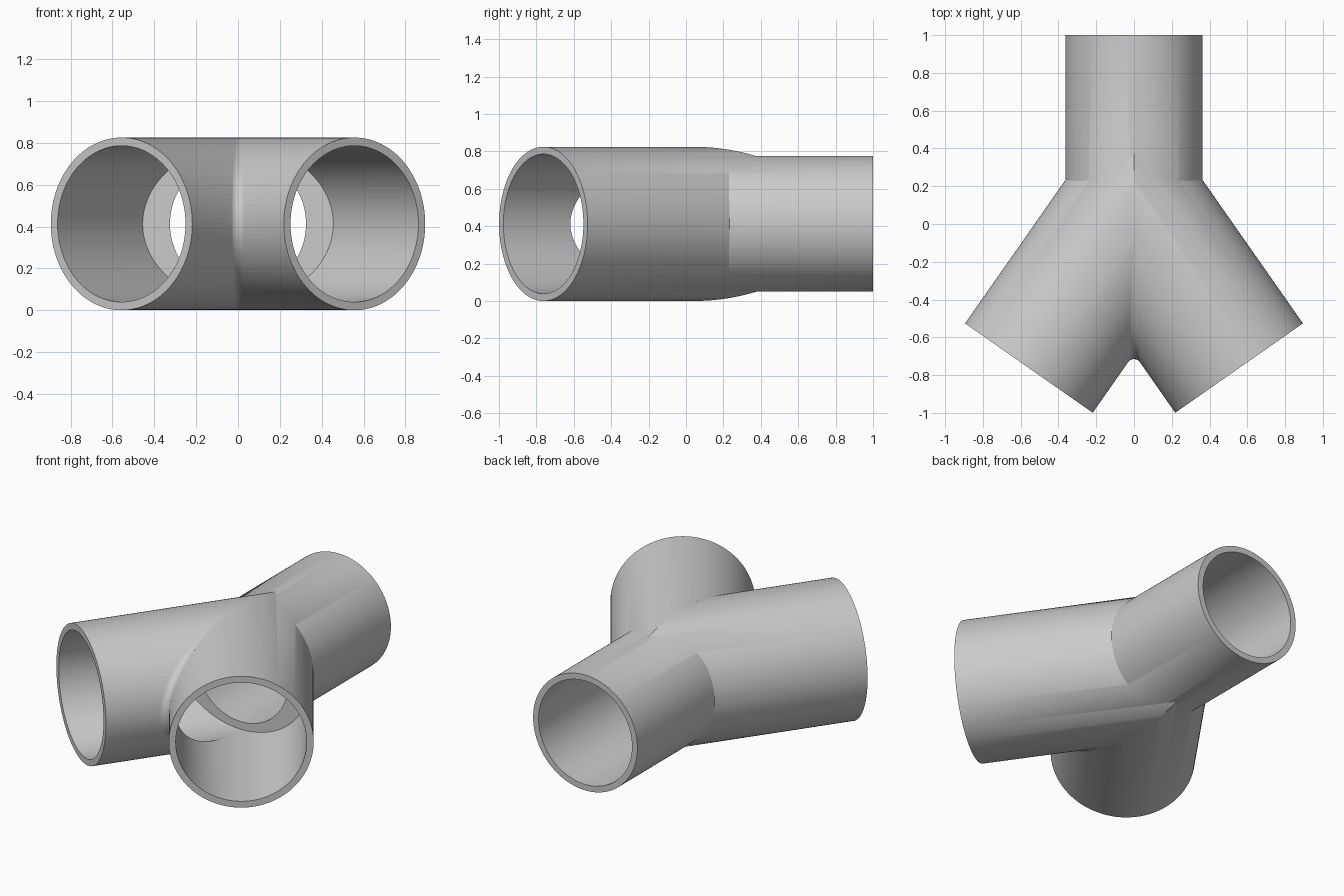
import bpy, bmesh
from math import sin, cos, pi, radians, sqrt
from mathutils import Matrix, Vector

if "Cube" in bpy.data.objects:
    bpy.data.objects.remove(bpy.data.objects["Cube"])

ANG = radians(35)          # half angle between the two arms
JY, ZC = 0.032, 0.4125     # point where all three axes meet
ARM_L, ARM_R, ARM_BORE = 0.97, 0.4125, 0.373
STEM_R, STEM_BORE = 0.3625, 0.325
SEG = 128


def add_cylinder(bm, r, start, end):
    d = end - start
    m = Matrix.Translation((start + end) / 2) @ d.to_track_quat('Z', 'Y').to_matrix().to_4x4()
    bmesh.ops.create_cone(bm, cap_ends=True, segments=SEG, radius1=r, radius2=r,
                          depth=d.length, matrix=m)


def to_object(bm, name):
    bmesh.ops.recalc_face_normals(bm, faces=bm.faces)
    me = bpy.data.meshes.new(name)
    bm.to_mesh(me)
    bm.free()
    ob = bpy.data.objects.new(name, me)
    bpy.context.collection.objects.link(ob)
    return ob


def clip(bm, co, no):
    geom = bm.verts[:] + bm.edges[:] + bm.faces[:]
    return bmesh.ops.bisect_plane(bm, geom=geom, dist=1e-6, plane_co=co,
                                  plane_no=no, clear_outer=True)


def arm_pair(name, r, length, y_stop=None):
    """Left arm mitred at x = 0, mirrored and welded into a closed V."""
    bm = bmesh.new()
    axis = Vector((-sin(ANG), -cos(ANG), 0))
    joint = Vector((0, JY, ZC))
    add_cylinder(bm, r, joint - axis * 1.2, joint + axis * length)
    clip(bm, (0, 0, 0), (1, 0, 0))
    copy = bmesh.ops.duplicate(bm, geom=bm.verts[:] + bm.edges[:] + bm.faces[:])['geom']
    for v in copy:
        if isinstance(v, bmesh.types.BMVert):
            v.co.x *= -1
    bmesh.ops.remove_doubles(bm, verts=bm.verts, dist=1e-5)
    if y_stop is not None:
        clip(bm, (0, y_stop, 0), (0, 1, 0))
        bmesh.ops.holes_fill(bm, edges=[e for e in bm.edges if e.is_boundary], sides=0)
    return to_object(bm, name)


def stem(name, r, y0, y1):
    bm = bmesh.new()
    add_cylinder(bm, r, Vector((0, y0, ZC)), Vector((0, y1, ZC)))
    return to_object(bm, name)


def crotch_fillet(name, radius=0.038, steps=48, arc=8):
    """Small rounded web between the arms, fading out at top and bottom."""
    bm = bmesh.new()
    rings = []
    for i in range(steps + 1):
        t = radians(-80 + 160 * i / steps)
        s, z = cos(t), ZC + ARM_R * sin(t)
        apex = JY - ARM_R * cos(t) / sin(ANG)
        R = radius * s
        cy = apex - R / sin(ANG)
        phi = pi / 2 - ANG
        pts = []
        for k in range(arc + 1):
            a = -phi + 2 * phi * k / arc
            pts.append((R * sin(a), cy + R * cos(a)))
        back = 0.02 * s
        pts += [(pts[-1][0], pts[-1][1] + back), (0, apex + back),
                (pts[0][0], pts[0][1] + back)]
        rings.append([bm.verts.new((x, y, z)) for x, y in pts])
    n = len(rings[0])
    for a, b in zip(rings, rings[1:]):
        for k in range(n):
            bm.faces.new((a[k], a[(k + 1) % n], b[(k + 1) % n], b[k]))
    bm.faces.new(rings[0])
    bm.faces.new(rings[-1])
    return to_object(bm, name)


def boolean(target, other, op):
    mod = target.modifiers.new(op.lower(), 'BOOLEAN')
    mod.operation, mod.object, mod.solver = op, other, 'EXACT'
    bpy.context.view_layer.objects.active = target
    bpy.ops.object.modifier_apply(modifier=mod.name)
    bpy.data.objects.remove(other, do_unlink=True)


# outer walls
body = arm_pair("y_pipe_fitting", ARM_R, ARM_L)
boolean(body, stem("stem_wall", STEM_R, -0.1, 1.0), 'UNION')
boolean(body, crotch_fillet("crotch_fillet"), 'UNION')

# bores: wide in the arms, stepping down to the narrower stem
boolean(body, arm_pair("arm_bores", ARM_BORE, ARM_L + 0.1, JY), 'DIFFERENCE')
boolean(body, stem("stem_bore", STEM_BORE, -0.05, 1.1), 'DIFFERENCE')

# smooth shading with crisp rims
bpy.ops.object.select_all(action='DESELECT')
body.select_set(True)
bpy.context.view_layer.objects.active = body
bpy.ops.object.shade_smooth_by_angle(angle=radians(25))
